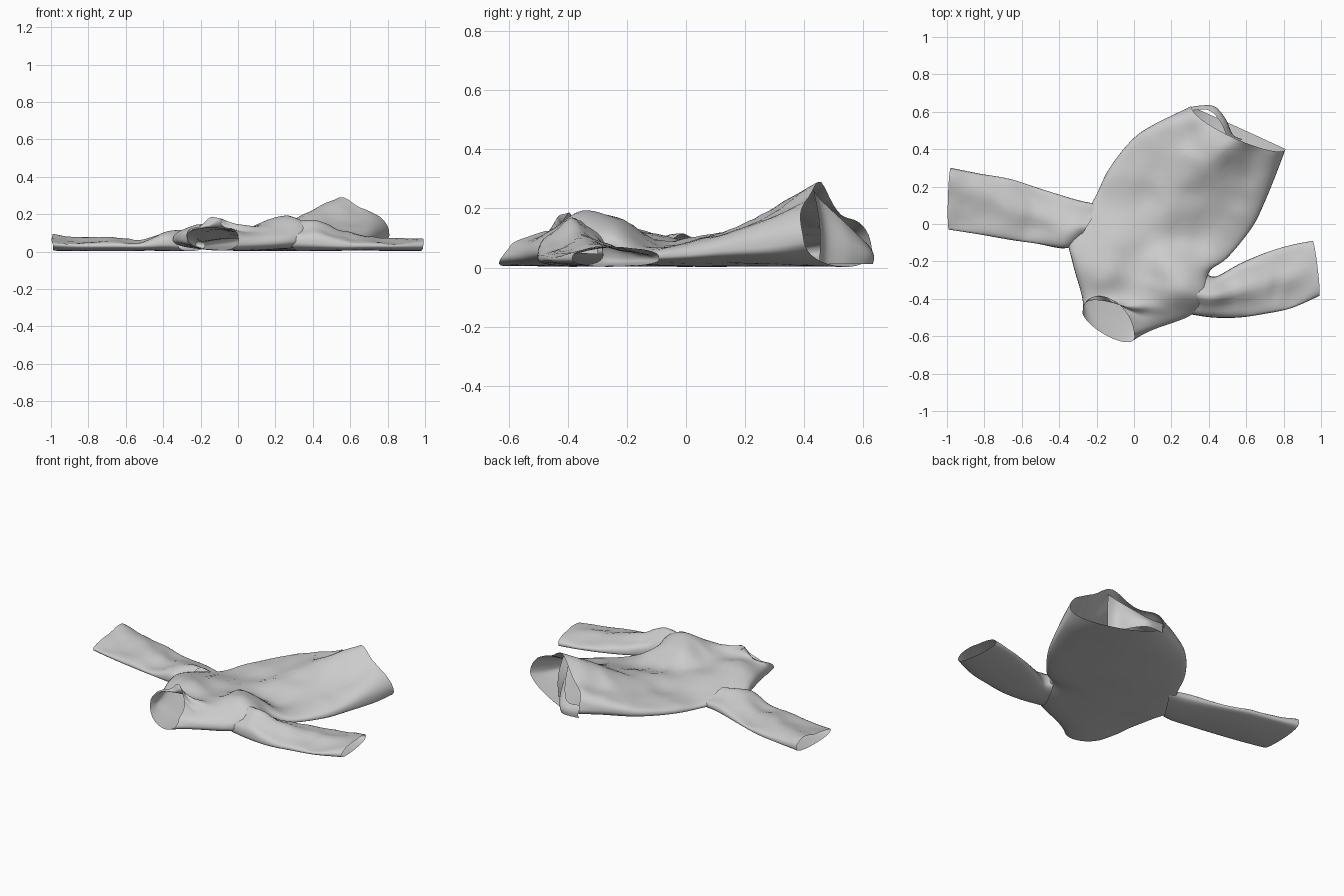
import bpy, bmesh, math
from mathutils import Vector, noise

if "Cube" in bpy.data.objects:
    bpy.data.objects.remove(bpy.data.objects["Cube"])


def spline(vals, f):
    """Catmull-Rom sample of a list of tuples at fraction f."""
    n = len(vals) - 1
    i = min(int(f * n), n - 1)
    t = f * n - i
    p0, p1, p2, p3 = (vals[min(max(k, 0), n)] for k in (i - 1, i, i + 1, i + 2))
    return [0.5 * (2 * b + (c - a) * t + (2 * a - 5 * b + 4 * c - d) * t * t
                   + (3 * b - a - 3 * c + d) * t ** 3)
            for a, b, c, d in zip(p0, p1, p2, p3)]


def crease(x, y):
    """Soft dents plus sharp diagonal folds."""
    w = noise.noise(Vector((x * 6, y * 6, 1.7)))
    w += 1.2 * (0.3 - abs(noise.noise(Vector((x * 7 + y * 3, y * 5 - x * 3, 5.2)))))
    return w


def cloth_tube(name, sections, rings, sides, wrinkle, holes=()):
    """Open, sagging fabric tube.
    Section: left x,y, right x,y, edge z, three top heights, top rim shift x,y, bottom shift x,y.
    Holes: (side index, first and last fraction) left open for a sleeve."""
    bm = bmesh.new()
    grid = []
    for r in range(rings + 1):
        lx, ly, rx, ry, e, h0, h1, h2, tx, ty, bx, by = spline(sections, r / rings)
        ring = []
        for k in range(sides):
            a = 2 * math.pi * k / sides
            t, s = (1 - math.cos(a)) / 2, abs(math.sin(a))
            x, y = lx + (rx - lx) * t, ly + (ry - ly) * t
            if k <= sides // 2:
                h = spline([(h0,), (h0,), (h1,), (h2,), (h2,)], t)[0]
                x, y = x + tx * s, y + ty * s
                z = e + (h - e) * s ** 0.7 + wrinkle * crease(x, y) * s
            else:
                x, y = x + bx * s, y + by * s
                z = e * (1 - s ** 0.8) + 0.004 * s * (1 + noise.noise(Vector((x * 5, y * 5, 8))))
            ring.append(bm.verts.new((x, y, max(z, 0.001))))
        grid.append(ring)
    for r, (p, q) in enumerate(zip(grid, grid[1:])):
        for k in range(sides):
            j = (k + 1) % sides
            if any(f0 < r / rings < f1 and (k - c + 2) % sides < 4 for c, f0, f1 in holes):
                continue
            bm.faces.new((p[k], p[j], q[j], q[k]))
    bmesh.ops.recalc_face_normals(bm, faces=bm.faces)
    return finish(name, bm)


def finish(name, bm):
    me = bpy.data.meshes.new(name)
    bm.to_mesh(me)
    bm.free()
    ob = bpy.data.objects.new(name, me)
    bpy.context.collection.objects.link(ob)
    me.polygons.foreach_set("use_smooth", [True] * len(me.polygons))
    return ob


# Shirt body, from neck opening to raised hem
body = [
    (-.275, -.48, 0, -.59, .08, .15, .20, .13, 0, .14, .03, -.08),
    (-.272, -.43, .12, -.555, .06, .15, .17, .11, 0, .06, 0, -.03),
    (-.285, -.36, .30, -.49, .06, .15, .125, .14, 0, .02, 0, 0),
    (-.33, -.20, .40, -.39, .07, .155, .11, .205, 0, 0, 0, 0),
    (-.34, -.08, .40, -.26, .06, .13, .10, .17, 0, 0, 0, 0),
    (-.215, .13, .50, -.18, .035, .08, .085, .08, 0, 0, 0, 0),
    (-.13, .30, .63, -.02, .04, .09, .115, .10, 0, 0, 0, 0),
    (0, .46, .70, .12, .055, .12, .19, .15, 0, 0, 0, 0),
    (.14, .55, .765, .28, .07, .16, .25, .21, 0, -.02, 0, 0),
    (.31, .625, .81, .40, .085, .19, .285, .24, -.02, -.055, -.06, .03),
]
cloth_tube("shirt_body", body, 54, 56, 0.017, [(0, .42, .50), (28, .25, .40)])

# Left sleeve
left = [
    (-.32, -.12, -.175, .105, .035, .09, .11, .07, 0, 0, 0, 0),
    (-.39, -.13, -.29, .125, .04, .12, .11, .08, 0, 0, 0, 0),
    (-.52, -.105, -.49, .185, .03, .06, .08, .06, 0, 0, 0, 0),
    (-.66, -.085, -.66, .24, .03, .06, .065, .06, 0, 0, 0, 0),
    (-.83, -.055, -.83, .27, .03, .055, .065, .075, 0, 0, 0, 0),
    (-.99, -.03, -.98, .30, .04, .055, .075, .105, -.01, 0, 0, 0),
]
cloth_tube("left_sleeve", left, 30, 32, 0.017)

# Right sleeve
right = [
    (.285, -.48, .38, -.265, .05, .12, .16, .13, 0, 0, 0, 0),
    (.42, -.50, .44, -.28, .04, .12, .16, .13, 0, 0, 0, 0),
    (.56, -.50, .56, -.215, .03, .08, .11, .09, 0, 0, 0, 0),
    (.70, -.48, .70, -.155, .03, .06, .08, .07, 0, 0, 0, 0),
    (.84, -.45, .83, -.115, .03, .055, .07, .06, 0, 0, 0, 0),
    (.99, -.385, .955, -.09, .03, .06, .06, .065, .01, 0, 0, 0),
]
cloth_tube("right_sleeve", right, 30, 32, 0.017)

# Curled corner of the hem, rising from the floor into the top layer (x, y, top z)
bm = bmesh.new()
rows = []
path = [(.31, .625, .09), (.42, .628, .085), (.485, .56, .15), (.525, .475, .23), (.575, .45, .265)]
for i in range(25):
    x, y, top = spline(path, i / 24)
    row = []
    for j in range(9):
        v = j / 8
        bulge = math.sin(math.pi * v) * 0.012
        row.append(bm.verts.new((x + bulge - .02 * v, y + bulge - .02 * v, .012 + (top - .012) * v)))
    rows.append(row)
for p, q in zip(rows, rows[1:]):
    for j in range(8):
        bm.faces.new((p[j], q[j], q[j + 1], p[j + 1]))
finish("hem_curl", bm)
